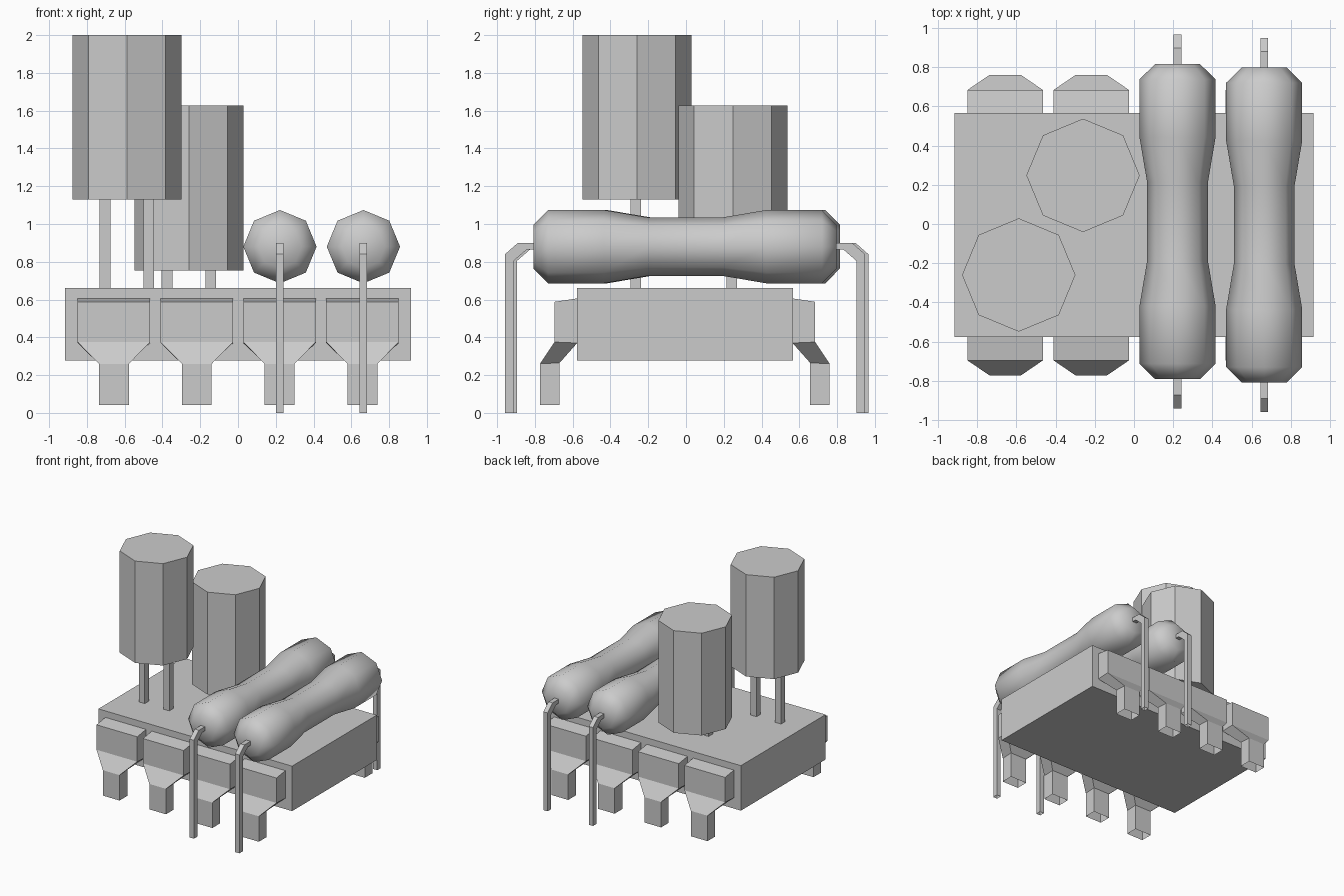
import bpy, bmesh, math

if "Cube" in bpy.data.objects:
    bpy.data.objects.remove(bpy.data.objects["Cube"])


def finish(name, bm, smooth=False):
    bmesh.ops.recalc_face_normals(bm, faces=bm.faces)
    for f in bm.faces:
        f.smooth = smooth
    me = bpy.data.meshes.new(name)
    bm.to_mesh(me)
    bm.free()
    ob = bpy.data.objects.new(name, me)
    bpy.context.collection.objects.link(ob)
    return ob


def loft(name, rings, cap_start=True, cap_end=True, smooth=False):
    """Skin a list of closed rings of points."""
    bm = bmesh.new()
    vs = [[bm.verts.new(p) for p in r] for r in rings]
    n = len(rings[0])
    for a, b in zip(vs, vs[1:]):
        for i in range(n):
            j = (i + 1) % n
            bm.faces.new((a[i], a[j], b[j], b[i]))
    if cap_start:
        bm.faces.new(vs[0])
    if cap_end:
        bm.faces.new(vs[-1])
    return finish(name, bm, smooth)


def box(name, x0, x1, y0, y1, z0, z1):
    return loft(name, [[(x0, y0, z), (x1, y0, z), (x1, y1, z), (x0, y1, z)]
                       for z in (z0, z1)])


def circle(r, n=8):
    return [(r * math.cos(2 * math.pi * i / n), r * math.sin(2 * math.pi * i / n))
            for i in range(n)]


# chip body
box("chip_body", -0.915, 0.915, -0.577, 0.566, 0.277, 0.661)

# chip pins: half width, outer (y, z), inner (y, z); open at the foot
PIN = [(0.192, (0.69, 0.588), (0.57, 0.606)),
       (0.192, (0.69, 0.375), (0.57, 0.37)),
       (0.079, (0.767, 0.26), (0.663, 0.265)),
       (0.079, (0.767, 0.043), (0.663, 0.043))]
for side, label in ((-1, "front"), (1, "back")):
    for i, cx in enumerate((-0.657, -0.218, 0.22, 0.659)):
        rings = []
        for w, (yo, zo), (yi, zi) in PIN:
            yo, yi = side * yo - 0.006, side * yi - 0.006
            rings.append([(cx - w, yo, zo), (cx + w, yo, zo),
                          (cx + w, yi, zi), (cx - w, yi, zi)])
        loft(f"{label}_pin_{i + 1}", rings, cap_end=False)

# upright capacitors with two straight legs each
for i, (cx, cy, z0, z1) in enumerate(((-0.588, -0.26, 1.13, 2.0),
                                      (-0.26, 0.248, 0.755, 1.628))):
    loft(f"capacitor_{i + 1}", [[(cx + x, cy + y, z) for x, y in circle(0.289)]
                                for z in (z0, z1)])
    for s in (-1, 1):
        lx, ly = cx + s * 0.116, cy - 0.005
        box(f"capacitor_{i + 1}_leg_{'left' if s < 0 else 'right'}",
            lx - 0.028, lx + 0.028, ly - 0.028, ly + 0.028, 0.64, z0 + 0.01)

# resistors: (y, radius) profile turned about the y axis, bent leads at both ends
HALF = [(0.2, 0.155), (0.43, 0.194), (0.725, 0.194), (0.803, 0.115)]
PROFILE = [(-y, r) for y, r in reversed(HALF)] + HALF
# lead path: outer (y, z) and inner (y, z)
LEAD = [((0.78, 0.9), (0.78, 0.865)),
        ((0.885, 0.9), (0.838, 0.865)),
        ((0.953, 0.84), (0.907, 0.805)),
        ((0.953, 0.0), (0.907, 0.0))]
for i, (cx, cy) in enumerate(((0.222, 0.0125), (0.664, -0.005))):
    loft(f"resistor_{i + 1}", [[(cx + x, cy + y, 0.88 + z) for x, z in circle(r)]
                               for y, r in PROFILE], smooth=True)
    for s in (-1, 1):
        rings = [[(cx - 0.02, cy + s * a, b), (cx + 0.02, cy + s * a, b),
                  (cx + 0.02, cy + s * c, d), (cx - 0.02, cy + s * c, d)]
                 for (a, b), (c, d) in LEAD]
        loft(f"resistor_{i + 1}_lead_{'front' if s < 0 else 'back'}", rings,
             cap_end=False)
